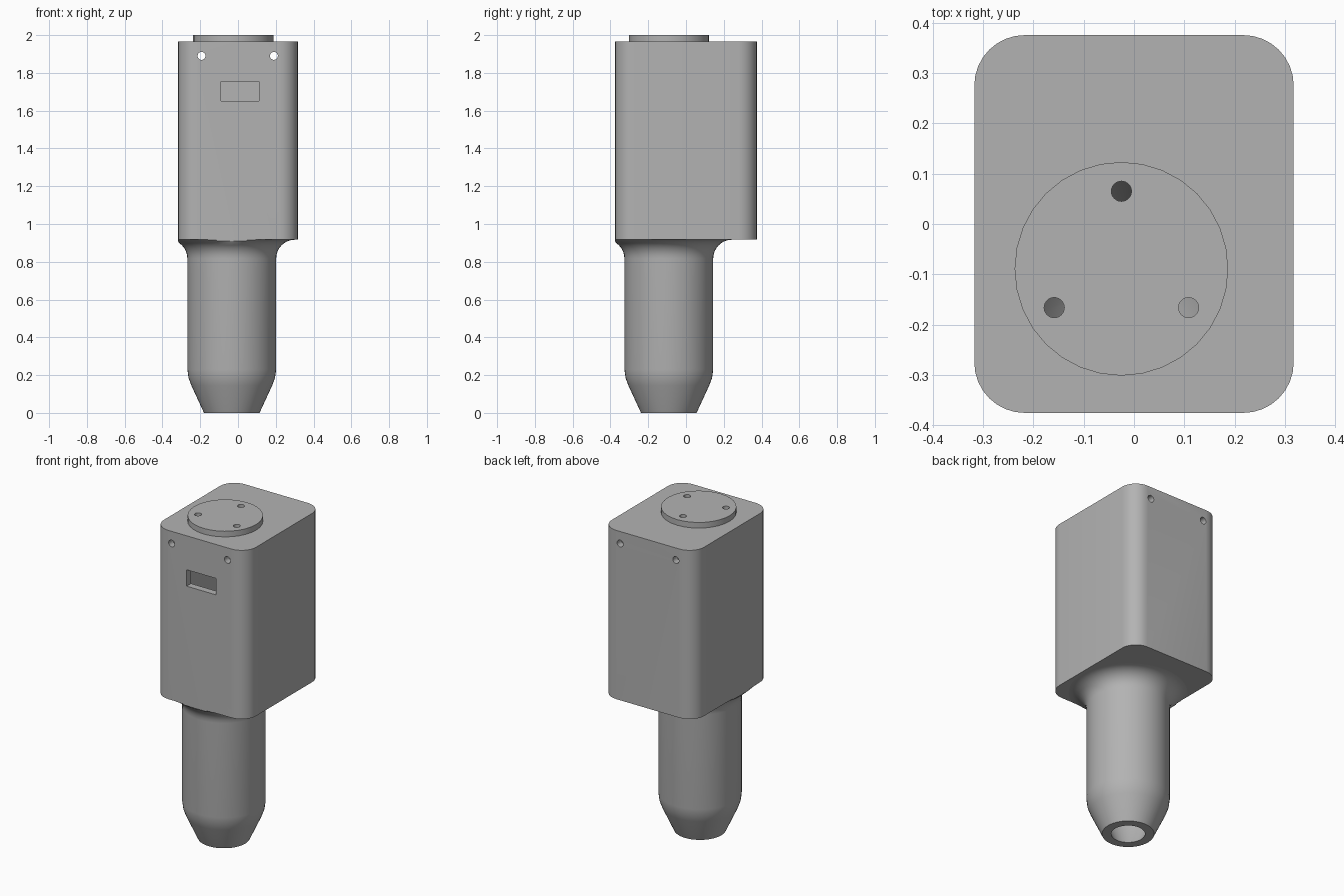
import bpy, bmesh, math
from mathutils import Matrix, Vector

default = bpy.data.objects.get("Cube")
if default:
    bpy.data.objects.remove(default)

grey = bpy.data.materials.new("plain grey")
grey.use_nodes = True
COLOUR = (0.45, 0.45, 0.45, 1)
grey.diffuse_color = COLOUR
grey.node_tree.nodes["Principled BSDF"].inputs["Base Color"].default_value = COLOUR

TUBE = Vector((-0.033, -0.091, 0))
CAP = Vector((-0.025, -0.089, 0))
HALF_X, HALF_Y = 0.317, 0.375
FLOOR, ROOF, WALL = 0.917, 1.965, 0.043


def make(name, bm):
    bmesh.ops.recalc_face_normals(bm, faces=bm.faces)
    mesh = bpy.data.meshes.new(name)
    bm.to_mesh(mesh)
    bm.free()
    mesh.materials.append(grey)
    obj = bpy.data.objects.new(name, mesh)
    bpy.context.collection.objects.link(obj)
    return obj


def select(obj):
    bpy.ops.object.select_all(action="DESELECT")
    obj.select_set(True)
    bpy.context.view_layer.objects.active = obj


def smooth(obj):
    select(obj)
    bpy.ops.object.shade_smooth_by_angle(angle=math.radians(30))


def rounded_block(name, hx, hy, z0, z1, radius, steps=8):
    bm = bmesh.new()
    ring = []
    for quarter, (sx, sy) in enumerate([(1, 1), (-1, 1), (-1, -1), (1, -1)]):
        for i in range(steps + 1):
            a = (quarter + i / steps) * math.pi / 2
            ring.append(bm.verts.new((sx * (hx - radius) + radius * math.cos(a),
                                      sy * (hy - radius) + radius * math.sin(a), z0)))
    base = bm.faces.new(ring)
    top = bmesh.ops.extrude_face_region(bm, geom=[base])["geom"]
    bmesh.ops.translate(bm, vec=(0, 0, z1 - z0),
                        verts=[v for v in top if isinstance(v, bmesh.types.BMVert)])
    if len(bm.faces) == len(ring) + 1:
        bm.faces.new(ring)
    return make(name, bm)


def cylinder(name, centre, radius, depth, sides=24, along_y=False):
    bm = bmesh.new()
    turn = Matrix.Rotation(math.pi / 2, 4, "X") if along_y else Matrix()
    bmesh.ops.create_cone(bm, cap_ends=True, segments=sides, radius1=radius, radius2=radius,
                          depth=depth, matrix=Matrix.Translation(centre) @ turn)
    return make(name, bm)


def box(name, lo, hi):
    bm = bmesh.new()
    lo, hi = Vector(lo), Vector(hi)
    bmesh.ops.create_cube(bm, size=1, matrix=Matrix.Translation((lo + hi) / 2)
                          @ Matrix.Diagonal((*(hi - lo), 1)))
    return make(name, bm)


def cut(target, cutters):
    for cutter in cutters:
        cutter.hide_render = True
        mod = target.modifiers.new("cut", "BOOLEAN")
        mod.operation, mod.solver, mod.object = "DIFFERENCE", "EXACT", cutter
        select(target)
        bpy.ops.object.modifier_apply(modifier=mod.name)


def discard(objects):
    for obj in objects:
        bpy.data.objects.remove(obj)


# Three screw holes through the round cap and the roof under it
cap_holes = [cylinder("cap_hole_cutter", CAP + Vector((0.154 * math.cos(a), 0.154 * math.sin(a), 1.95)),
                      0.02, 0.3)
             for a in (math.radians(90 + 120 * i) for i in range(3))]

# Hollow housing with a front slot, cross holes and an opening to the tube
housing = rounded_block("housing", HALF_X, HALF_Y, FLOOR, ROOF, 0.1)
cutters = [rounded_block("cavity_cutter", HALF_X - WALL, HALF_Y - WALL, FLOOR + WALL, ROOF - WALL, 0.06),
           cylinder("bore_cutter", TUBE + Vector((0, 0, FLOOR)), 0.185, 0.2, 48),
           box("slot_cutter", (-0.09, -0.5, 1.652), (0.112, -0.25, 1.754))]
cutters += [cylinder("cross_hole_cutter", (x, 0, 1.89), 0.021, 1, along_y=True) for x in (-0.193, 0.19)]
cut(housing, cutters + cap_holes)
smooth(housing)

# Round cap
cap = cylinder("round_cap", CAP + Vector((0, 0, (ROOF + 2) / 2)), 0.212, 2 - ROOF, 32)
cut(cap, cap_holes)
smooth(cap)
discard(cutters + cap_holes)

# Tapered tube: inner wall, tip, outer wall, then a flare into the housing
profile = [(0.185, FLOOR), (0.185, 0.21), (0.095, 0), (0.147, 0),
           (0.214, 0.145), (0.229, 0.185), (0.235, 0.23)]
for i in range(9):
    a = i / 8 * math.pi / 2
    profile.append((0.335 - 0.1 * math.cos(a), FLOOR - 0.1 + 0.1 * math.sin(a)))
bm = bmesh.new()
verts = [bm.verts.new((r, 0, z)) for r, z in profile]
edges = [bm.edges.new(pair) for pair in zip(verts, verts[1:])]
bmesh.ops.spin(bm, geom=verts + edges, cent=(0, 0, 0), axis=(0, 0, 1), angle=math.tau, steps=48)
bmesh.ops.remove_doubles(bm, verts=bm.verts, dist=0.0005)
for v in bm.verts:
    v.co += TUBE
    # Trim the flare where it meets the housing walls
    v.co.x = max(v.co.x, -HALF_X)
    v.co.y = max(v.co.y, -HALF_Y)
tube = make("tapered_tube", bm)
smooth(tube)
